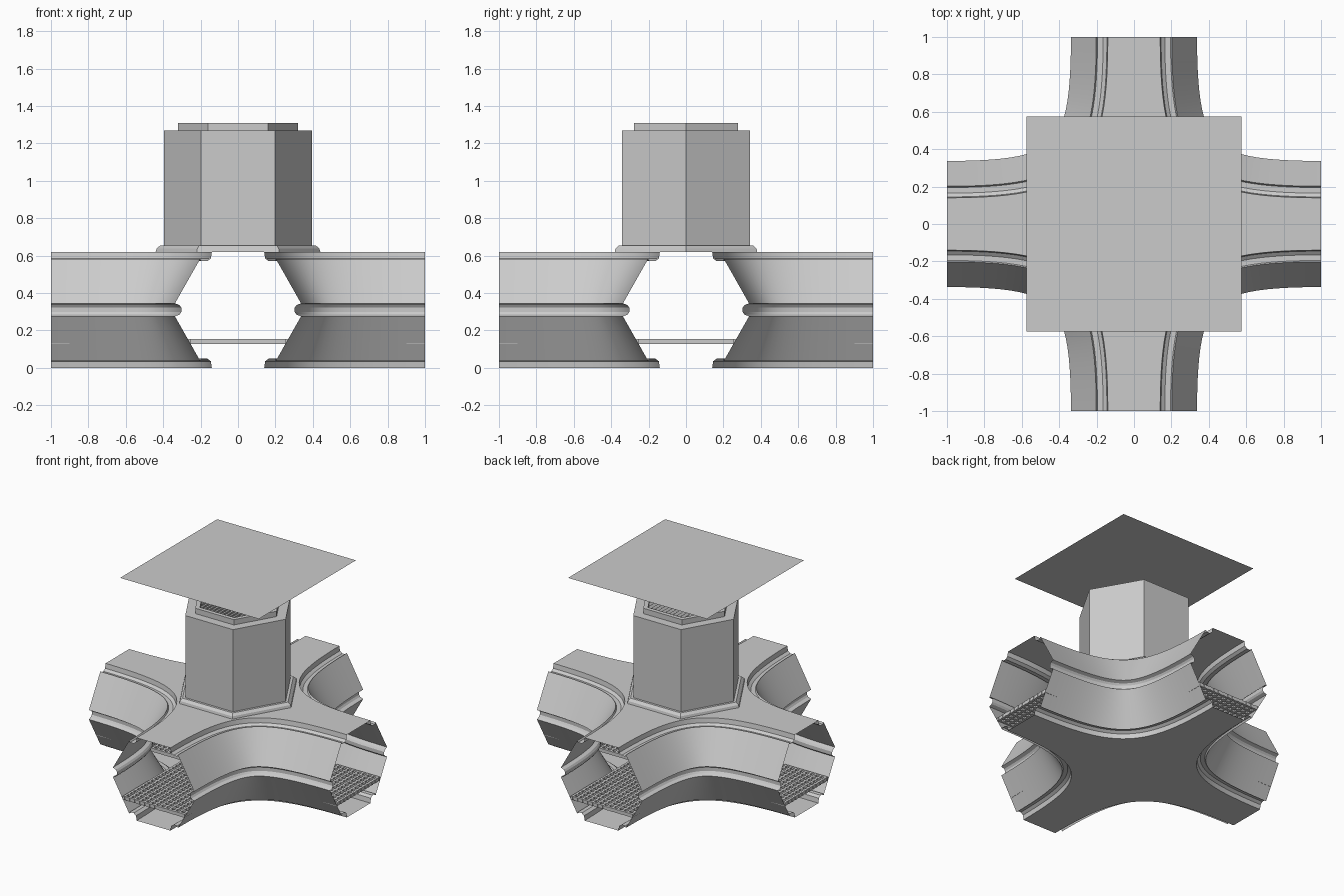
import bpy, bmesh
from math import cos, sin, pi, sqrt
from mathutils import Vector, Matrix

if "Cube" in bpy.data.objects:
    bpy.data.objects.remove(bpy.data.objects["Cube"])

grey = bpy.data.materials.new("plain_grey")
grey.use_nodes = True
grey.diffuse_color = (0.6, 0.6, 0.6, 1)
grey.node_tree.nodes["Principled BSDF"].inputs["Base Color"].default_value = (0.6, 0.6, 0.6, 1)


def finish(bm, name, smooth=False):
    bmesh.ops.recalc_face_normals(bm, faces=bm.faces)
    mesh = bpy.data.meshes.new(name)
    bm.to_mesh(mesh)
    bm.free()
    mesh.materials.append(grey)
    obj = bpy.data.objects.new(name, mesh)
    bpy.context.collection.objects.link(obj)
    if smooth:
        bpy.ops.object.select_all(action="DESELECT")
        obj.select_set(True)
        bpy.context.view_layer.objects.active = obj
        bpy.ops.object.shade_smooth_by_angle(angle=pi / 6)
    return obj


def add_box(bm, centre, size, tilt=0):
    mat = (Matrix.Translation(centre) @ Matrix.Rotation(tilt, 4, "Y")
           @ Matrix.Diagonal((*size, 1)))
    bmesh.ops.create_cube(bm, size=1, matrix=mat)


def hex_stack(name, rings, cap_bottom=False, cap_top=False):
    """Six-sided shell through (radius, height) rings, corners on the x axis."""
    bm = bmesh.new()
    rows = [[bm.verts.new((r * cos(k * pi / 3), r * sin(k * pi / 3), z)) for k in range(6)]
            for r, z in rings]
    for a, b in zip(rows, rows[1:]):
        for k in range(6):
            n = (k + 1) % 6
            bm.faces.new((a[k], a[n], b[n], b[k]))
    if cap_bottom:
        bm.faces.new(rows[0][::-1])
    if cap_top:
        bm.faces.new(rows[-1])
    return finish(bm, name)


# Four-way tunnel: hexagonal wall section with grooves, swept round each corner
EDGE, MID, STEPS = 0.2, 0.31, 28
upper = [(0.14, 0.62), (0.145, 0.585), (0.165, 0.57), (0.195, 0.57), (0.202, 0.583),
         (0.337, 0.345), (0.312, 0.335), (0.303, 0.322)]
section = upper + [(x, 2 * MID - z) for x, z in reversed(upper)]

handle = 0.32
ctrl = [Vector(p) for p in ((EDGE, -1), (EDGE, -handle), (handle, -EDGE), (1, -EDGE))]


def corner_path(t):
    s = 1 - t
    p0, p1, p2, p3 = ctrl
    point = s**3 * p0 + 3 * s * s * t * p1 + 3 * s * t * t * p2 + t**3 * p3
    tangent = s * s * (p1 - p0) + 2 * s * t * (p2 - p1) + t * t * (p3 - p2)
    tangent.normalize()
    return point, Vector((tangent.y, -tangent.x))


bm = bmesh.new()
ceiling, floor = [], []
for corner in range(4):
    turn = Matrix.Rotation(corner * pi / 2, 4, "Z")
    rows = []
    for i in range(STEPS + 1):
        point, out = corner_path(i / STEPS)
        row = []
        for x, z in section:
            p = point + out * (x - EDGE)
            row.append(bm.verts.new(turn @ Vector((p.x, p.y, z))))
        rows.append(row)
    for a, b in zip(rows, rows[1:]):
        for j in range(len(section) - 1):
            bm.faces.new((a[j], a[j + 1], b[j + 1], b[j]))
    ceiling += [r[0] for r in rows]
    floor += [r[-1] for r in rows]
bm.faces.new(ceiling)
bm.faces.new(floor[::-1])
finish(bm, "tunnel_shell", smooth=True)

# Walkway grating running through all arms
bm = bmesh.new()
HALF, PITCH, BAR = 0.25, 0.0412, 0.016
count = int(0.99 / PITCH)
for k in range(-count, count + 1):
    at = k * PITCH
    length = 2 if abs(at) <= HALF else 2 * HALF
    add_box(bm, (0, at, 0.14), (length, BAR, 0.026))
    add_box(bm, (at, 0, 0.14), (BAR, length, 0.026))
finish(bm, "walkway_grating")

# Central tower with its skirt and vent rim
hex_stack("tower_skirt", [(0.44, 0.62), (0.435, 0.638), (0.415, 0.655), (0.39, 0.655)])
hex_stack("tower_body", [(0.395, 0.621), (0.395, 1.27)], cap_top=True)
hex_stack("vent_rim", [(0.32, 1.27), (0.32, 1.31), (0.285, 1.31), (0.285, 1.271)])

# Vent slats trimmed to the rim
bm = bmesh.new()
inner = 0.285
for k in range(-9, 10):
    x = k * 0.03
    half = min(inner * sqrt(3) / 2, (inner - abs(x)) * sqrt(3))
    add_box(bm, (x, 0, 1.288), (0.006, 2 * half, 0.03), tilt=pi / 5)
finish(bm, "vent_slats")

# Flat square panel above the tower
bm = bmesh.new()
bmesh.ops.create_grid(bm, x_segments=1, y_segments=1, size=0.575,
                      matrix=Matrix.Translation((0, 0, 1.54)))
finish(bm, "roof_panel")
